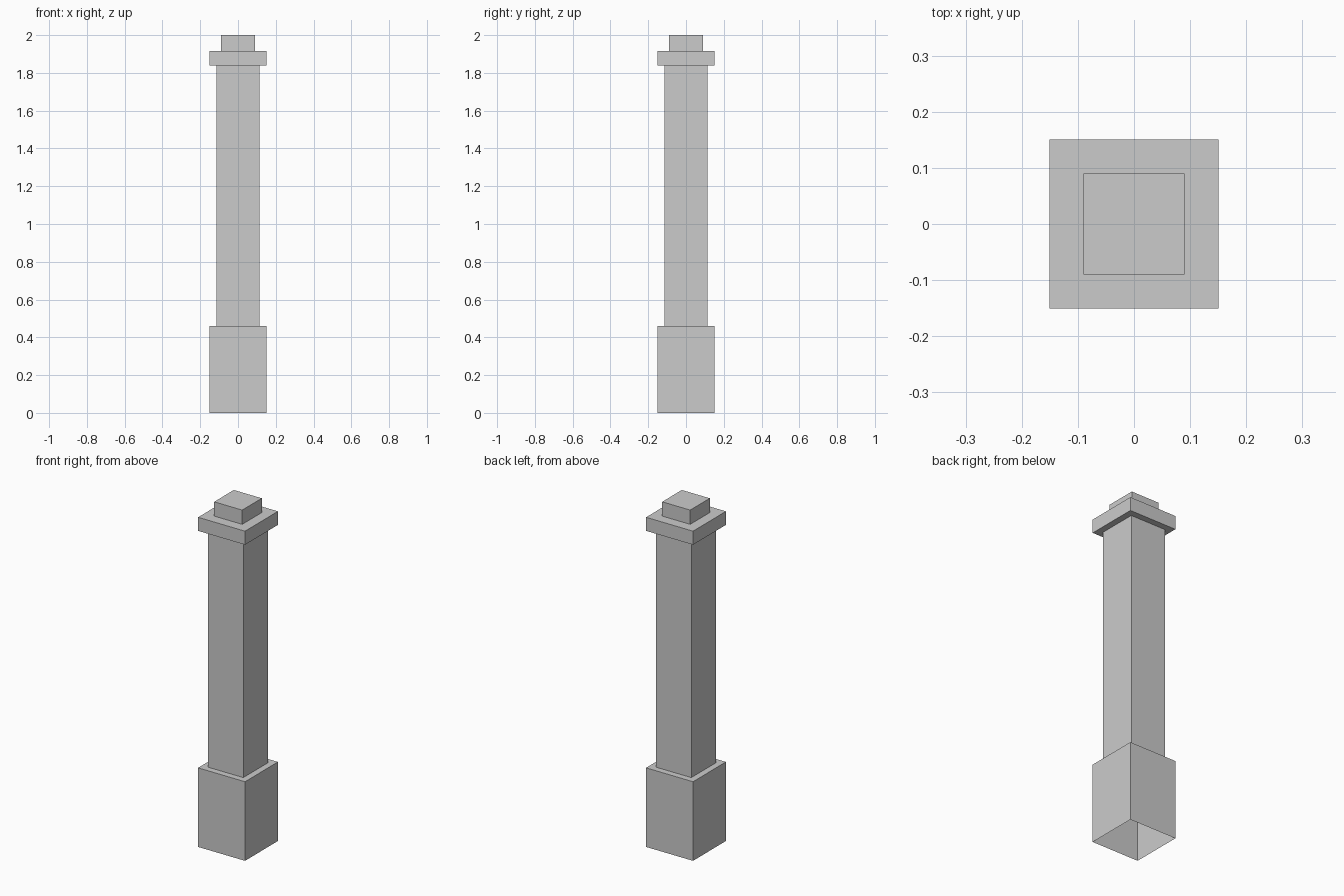
import bpy, bmesh

if "Cube" in bpy.data.objects:
    bpy.data.objects.remove(bpy.data.objects["Cube"])

# Stepped profile of the post: (half width, height), from the open foot to the top
PROFILE = [
    (0.151, 0.0), (0.151, 0.46),      # plinth
    (0.114, 0.46), (0.114, 1.838),    # shaft
    (0.151, 1.838), (0.151, 1.917),   # collar
    (0.09, 1.917), (0.09, 2.0),       # cap
]
CORNERS = [(-1, -1), (1, -1), (1, 1), (-1, 1)]

bm = bmesh.new()
rings = [[bm.verts.new((x * w, y * w, z)) for x, y in CORNERS] for w, z in PROFILE]

# Square shell, hollow and open underneath
for low, high in zip(rings, rings[1:]):
    for i in range(4):
        j = (i + 1) % 4
        bm.faces.new((low[i], low[j], high[j], high[i]))

# Closed top
bm.faces.new(rings[-1])

mesh = bpy.data.meshes.new("square_post")
bm.to_mesh(mesh)
bm.free()
post = bpy.data.objects.new("square_post", mesh)
bpy.context.collection.objects.link(post)
